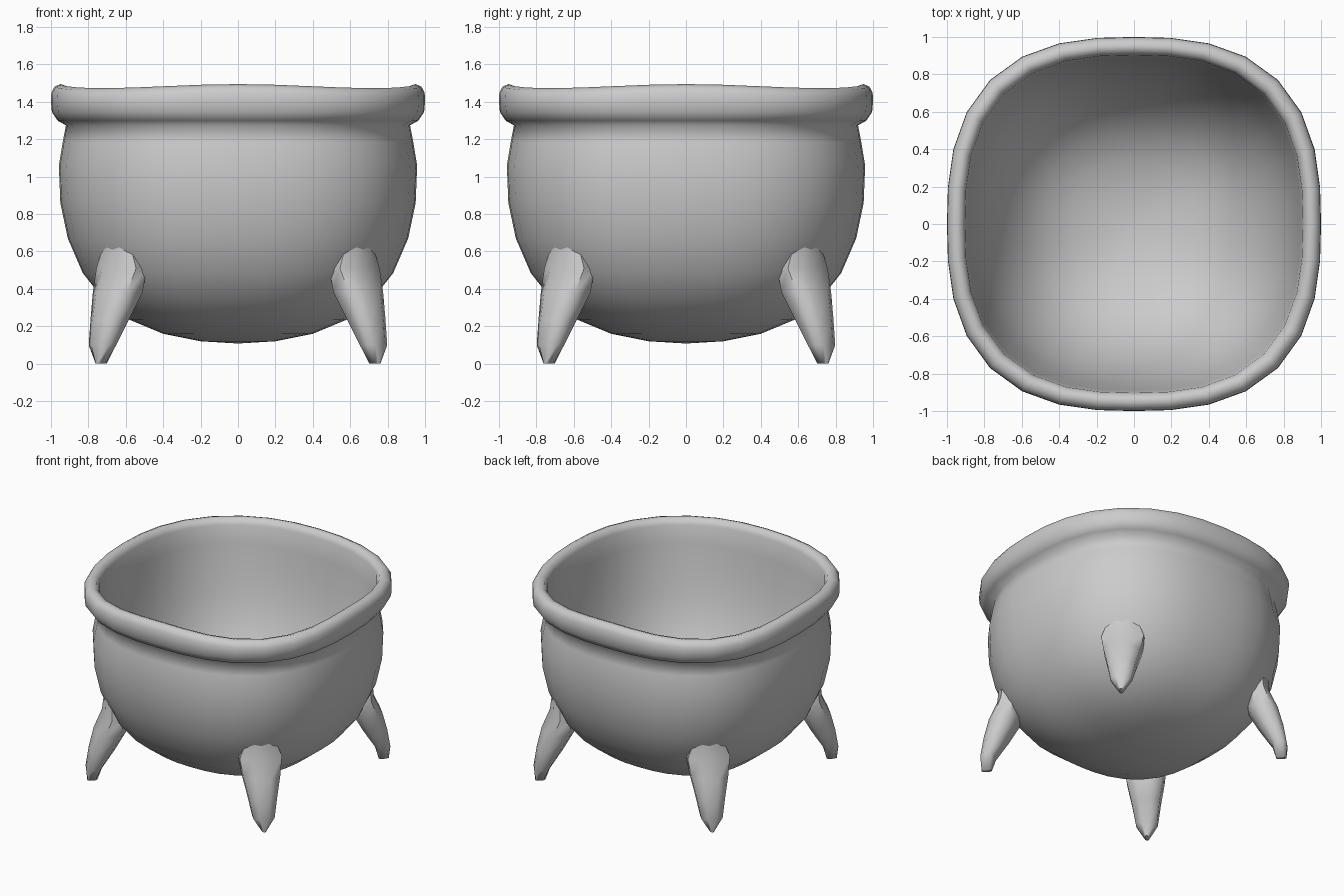
import bpy, bmesh, math
from mathutils import Vector

if "Cube" in bpy.data.objects:
    bpy.data.objects.remove(bpy.data.objects["Cube"])

SEG = 32


def finish(bm, name, angle):
    bmesh.ops.recalc_face_normals(bm, faces=bm.faces[:])
    me = bpy.data.meshes.new(name)
    bm.to_mesh(me)
    bm.free()
    ob = bpy.data.objects.new(name, me)
    bpy.context.collection.objects.link(ob)
    bpy.ops.object.select_all(action='DESELECT')
    ob.select_set(True)
    bpy.context.view_layer.objects.active = ob
    bpy.ops.object.shade_smooth_by_angle(angle=math.radians(angle))
    return ob


def bridge(bm, rings):
    for a, b in zip(rings, rings[1:]):
        n = len(a)
        for i in range(n):
            bm.faces.new((a[i], a[(i + 1) % n], b[(i + 1) % n], b[i]))


# Rounded-square pot: outer wall, rolled rim, then tapering inner wall (radius, height)
def squircle(t, n):
    r = (abs(math.cos(t)) ** n + abs(math.sin(t)) ** n) ** (-1 / n)
    return r * math.cos(t), r * math.sin(t)


profile = [
    (0.2, 0.12), (0.4, 0.16), (0.58, 0.235), (0.72, 0.345), (0.83, 0.485),
    (0.91, 0.67), (0.95, 0.86), (0.958, 1.06), (0.938, 1.18), (0.92, 1.275),
    (0.965, 1.3), (0.995, 1.345), (1.0, 1.4), (0.998, 1.45), (0.98, 1.482),
    (0.95, 1.495), (0.92, 1.485), (0.903, 1.45),
    (0.89, 1.3), (0.87, 1.12), (0.84, 0.94), (0.79, 0.76), (0.715, 0.59),
    (0.61, 0.43), (0.48, 0.31), (0.33, 0.235), (0.17, 0.195)]

bm = bmesh.new()
rings = []
for r, z in profile:
    ring = []
    for i in range(SEG):
        t = 2 * math.pi * i / SEG
        x, y = squircle(t, 2.65 if z > 1.28 else 2.5)
        # the lip dips slightly at the corners
        dip = 0.022 * math.sin(2 * t) ** 2 * min(1, max(0, (z - 1.35) / 0.1))
        ring.append(bm.verts.new((r * x, r * y, z - dip)))
    rings.append(ring)
bridge(bm, rings)
for ring, z in ((rings[0], 0.108), (rings[-1], 0.18)):
    c = bm.verts.new((0, 0, z))
    for i in range(SEG):
        bm.faces.new((ring[i], ring[(i + 1) % SEG], c))
finish(bm, "pot", 80)

# Splayed corner legs: (distance from axis, height, radial half, side half)
leg_rings = [
    (1.035, 0.0, 0.035, 0.015), (1.025, 0.1, 0.052, 0.075),
    (0.968, 0.24, 0.085, 0.1), (0.91, 0.38, 0.105, 0.13),
    (0.88, 0.51, 0.075, 0.15), (0.88, 0.64, 0.065, 0.1)]
section = [(1, 0.45), (0.55, 1), (-0.55, 1), (-1, 0.45),
           (-1, -0.45), (-0.55, -1), (0.55, -1), (1, -0.45)]


def leg(name, ang):
    out = Vector((math.cos(ang), math.sin(ang), 0))
    side = Vector((-math.sin(ang), math.cos(ang), 0))
    bm = bmesh.new()
    rings = []
    for d, z, a, b in leg_rings:
        rings.append([bm.verts.new(out * (d + a * u) + side * (b * v)
                                   + Vector((0, 0, z))) for u, v in section])
    bridge(bm, rings)
    bm.faces.new(rings[0])
    bm.faces.new(rings[-1])
    finish(bm, name, 60)


for i, name in enumerate(("back_right_leg", "back_left_leg",
                          "front_left_leg", "front_right_leg")):
    leg(name, math.pi / 4 + i * math.pi / 2)
